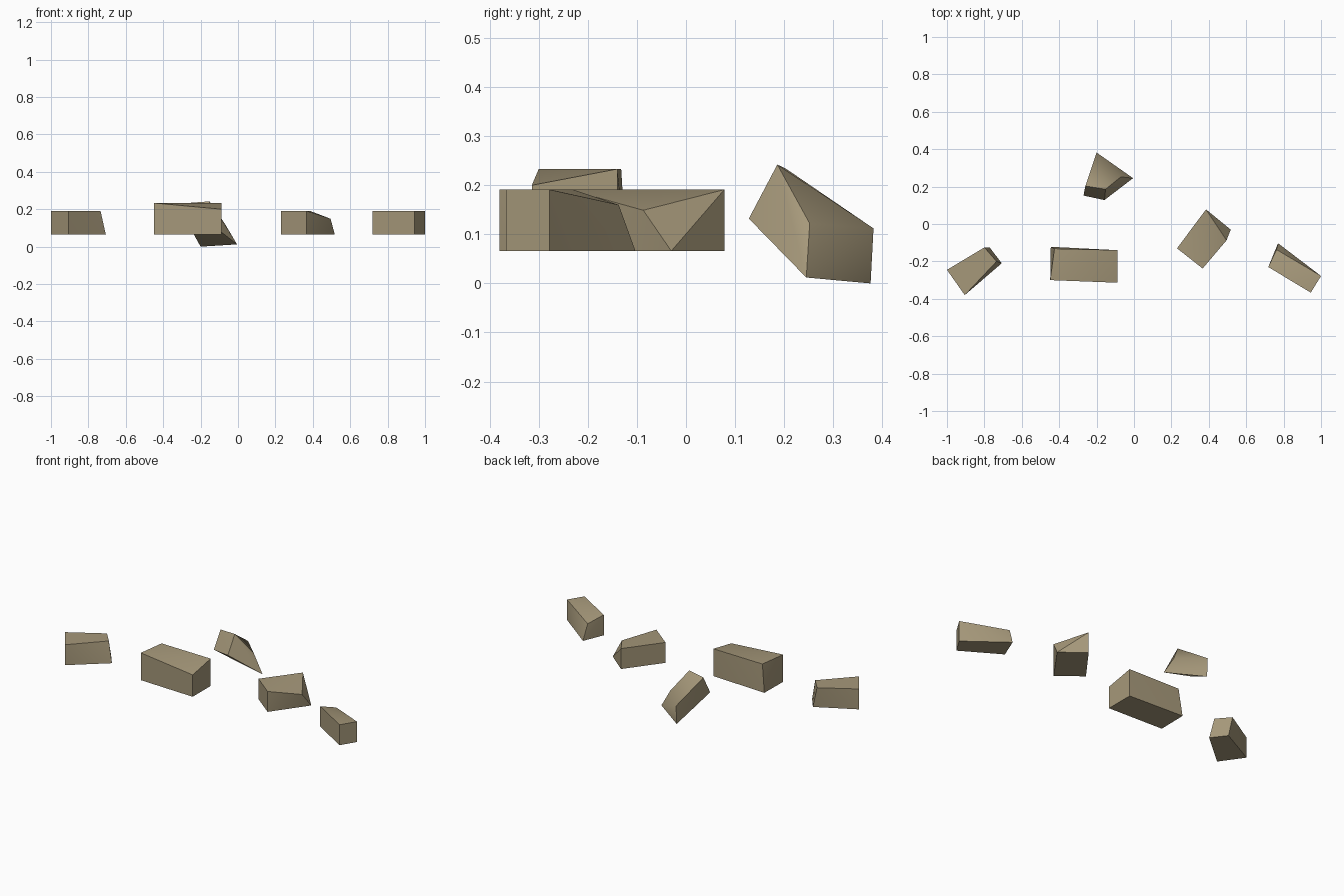
import bpy, bmesh, math

if "Cube" in bpy.data.objects:
    bpy.data.objects.remove(bpy.data.objects["Cube"])

stone = bpy.data.materials.new("stone_tan")
stone.diffuse_color = (0.38, 0.315, 0.195, 1)
stone.use_nodes = True
stone.node_tree.nodes["Principled BSDF"].inputs["Base Color"].default_value = stone.diffuse_color


def build_block(name, corners):
    """Convex eight-cornered block, with slightly twisted faces kept soft."""
    bm = bmesh.new()
    for c in corners:
        bm.verts.new(c)
    bmesh.ops.convex_hull(bm, input=bm.verts[:])
    bmesh.ops.recalc_face_normals(bm, faces=bm.faces[:])
    mesh = bpy.data.meshes.new(name)
    bm.to_mesh(mesh)
    bm.free()
    mesh.materials.append(stone)
    ob = bpy.data.objects.new(name, mesh)
    bpy.context.collection.objects.link(ob)
    bpy.ops.object.select_all(action='DESELECT')
    ob.select_set(True)
    bpy.context.view_layer.objects.active = ob
    bpy.ops.object.shade_smooth_by_angle(angle=math.radians(35))


def upright_block(name, footprint, top, chipped):
    """Extrude a footprint; 'chipped' moves single top corners by index."""
    low = [(x, y, 0.066) for x, y in footprint]
    high = [chipped.get(i, (x, y, top)) for i, (x, y) in enumerate(footprint)]
    build_block(name, low + high)


# Upright stones, left to right (corner order: left, front, right, back)
upright_block("left_stone",
              [(-1.0, -.245), (-.905, -.38), (-.707, -.21), (-.772, -.125)], .191,
              {2: (-.735, -.2, .191), 3: (-.8, -.125, .191)})
upright_block("long_stone",
              [(-.448, -.3), (-.087, -.314), (-.087, -.14), (-.445, -.122)], .233,
              {1: (-.087, -.314, .2), 3: (-.425, -.132, .233)})
upright_block("middle_stone",
              [(.23, -.13), (.367, -.238), (.517, -.03), (.385, .078)], .191,
              {2: (.495, -.087, .149)})
upright_block("right_stone",
              [(.718, -.23), (.945, -.367), (1.0, -.278), (.77, -.103)], .191,
              {3: (.762, -.137, .16)})

# Fallen stone, tipped over: upper end, then lower end
build_block("tipped_stone", [
    (-.152, .186, .242), (-.26, .203, .234), (-.158, .128, .132), (-.27, .152, .127),
    (-.005, .245, .012), (-.2, .376, 0), (-.2, .382, .112), (-.07, .252, .122)])
